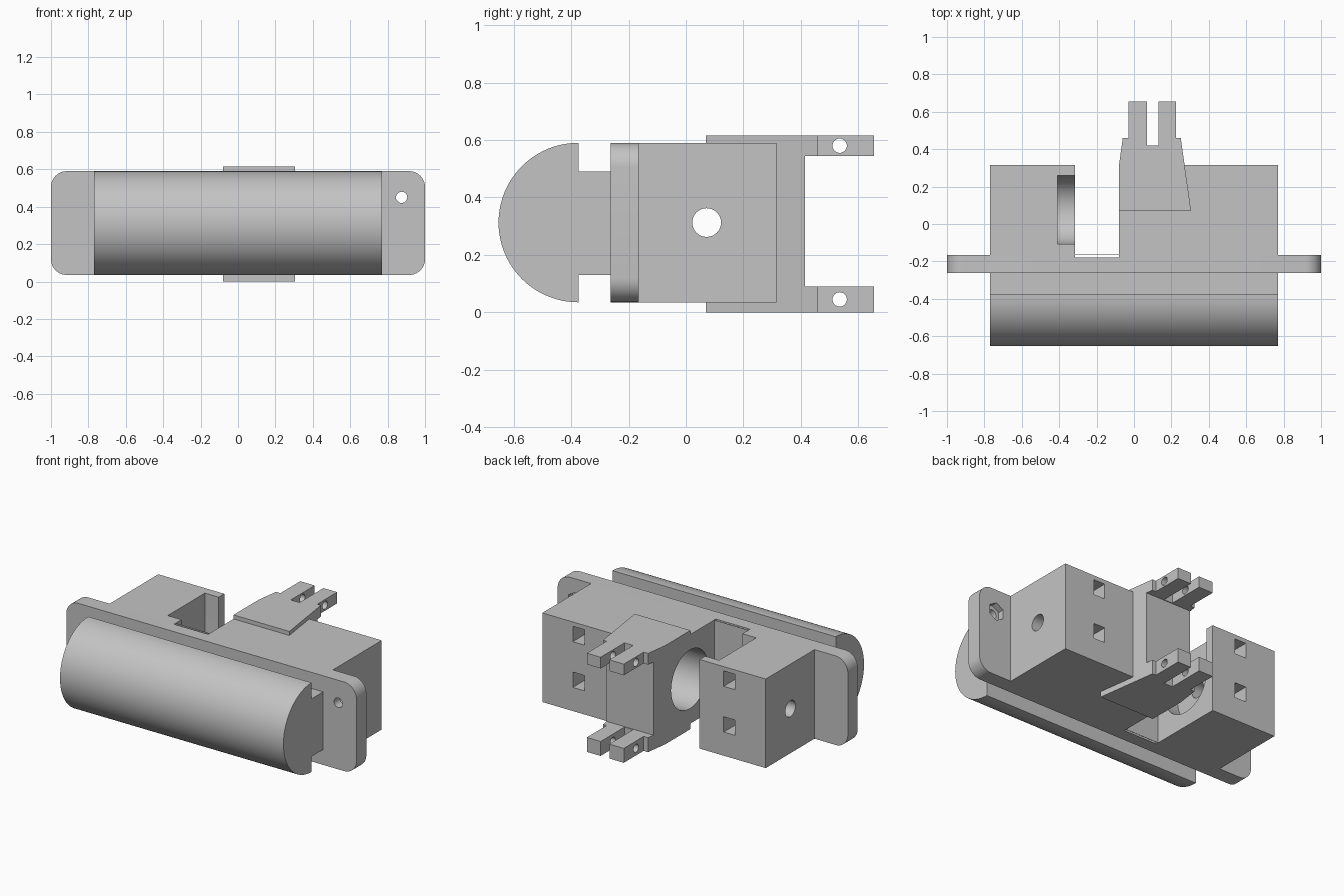
import bpy
import bmesh
from math import sin, cos, pi, radians

cube = bpy.data.objects.get("Cube")
if cube:
    bpy.data.objects.remove(cube, do_unlink=True)

grey = bpy.data.materials.new("light grey plastic")
grey.use_nodes = True
grey.diffuse_color = (0.55, 0.55, 0.55, 1)
grey.node_tree.nodes["Principled BSDF"].inputs["Base Color"].default_value = grey.diffuse_color


def prism(name, outline, axis, lo, hi):
    """Extrude a 2D outline along an axis between lo and hi."""
    place = {"x": lambda u, v, w: (w, u, v),
             "y": lambda u, v, w: (u, w, v),
             "z": lambda u, v, w: (u, v, w)}[axis]
    bm = bmesh.new()
    ends = [[bm.verts.new(place(u, v, w)) for u, v in outline] for w in (lo, hi)]
    bm.faces.new(ends[0])
    bm.faces.new(ends[1])
    n = len(outline)
    for i in range(n):
        j = (i + 1) % n
        bm.faces.new((ends[0][i], ends[0][j], ends[1][j], ends[1][i]))
    bmesh.ops.recalc_face_normals(bm, faces=bm.faces)
    mesh = bpy.data.meshes.new(name)
    bm.to_mesh(mesh)
    bm.free()
    mesh.materials.append(grey)
    obj = bpy.data.objects.new(name, mesh)
    bpy.context.collection.objects.link(obj)
    return obj


def arc(cu, cv, r, start, end, steps):
    angles = [radians(start + (end - start) * i / steps) for i in range(steps + 1)]
    return [(cu + r * cos(a), cv + r * sin(a)) for a in angles]


def circle(cu, cv, r, sides=48):
    return arc(cu, cv, r, 0, 360, sides)[:-1]


def rect(u0, u1, v0, v1):
    return [(u0, v0), (u1, v0), (u1, v1), (u0, v1)]


def combine(target, tool, operation="DIFFERENCE"):
    """Apply a boolean and throw the tool away."""
    mod = target.modifiers.new("cut", "BOOLEAN")
    mod.operation, mod.object, mod.solver = operation, tool, "EXACT"
    bpy.context.view_layer.update()
    bpy.context.view_layer.objects.active = target
    bpy.ops.object.modifier_apply(modifier=mod.name)
    bpy.data.objects.remove(tool, do_unlink=True)


def cut(target, outline, axis, lo, hi):
    tool = prism("cutter", outline, axis, lo, hi)
    tool.hide_render = True
    combine(target, tool)


W, BOTTOM, TOP = 0.77, 0.035, 0.59
MID = (BOTTOM + TOP) / 2
SLOT_L, SLOT_R, SLOT_Y = -0.315, -0.08, -0.18
AXLE_Y = 0.077

# Main housing with an open slot at the back
housing = prism("housing", [(-W, -0.165), (W, -0.165), (W, 0.315), (SLOT_R, 0.315),
                            (SLOT_R, -0.164), (SLOT_L, -0.164), (SLOT_L, 0.315), (-W, 0.315)],
                "z", BOTTOM, TOP)

# Forked hinge bracket running through the housing
bracket = prism("bracket", [(SLOT_R, 0.07), (0.305, 0.07), (0.25, 0.46), (0.225, 0.46),
                            (0.225, 0.655), (0.13, 0.655), (0.13, 0.42), (0.07, 0.42),
                            (0.07, 0.655), (-0.03, 0.655), (-0.03, 0.46), (-0.06, 0.46),
                            (SLOT_R, 0.315)], "z", 0, 0.615)
cut(bracket, rect(0.415, 0.7, 0.09, 0.545), "x", -0.3, 0.5)
for z in (0.045, 0.58):
    cut(bracket, circle(0.535, z, 0.025, 24), "x", -0.3, 0.5)
combine(housing, bracket, "UNION")

# Round recess, open-topped pocket and axle holes
cut(housing, circle(AXLE_Y, MID, 0.183), "x", -0.2, 0.32)
pocket = arc(AXLE_Y, MID, 0.183, 180, 360, 32) + [(AXLE_Y + 0.183, 0.7), (AXLE_Y - 0.183, 0.7)]
cut(housing, pocket, "x", -0.41, -0.25)
for lo, hi in ((-0.9, -0.35), (0.25, 0.9)):
    cut(housing, circle(AXLE_Y - 0.005, MID, 0.05, 32), "x", lo, hi)

# Square sockets in the back faces
for x in (-0.52, 0.52):
    for z in (0.23, 0.515):
        cut(housing, rect(x - 0.04, x + 0.04, z - 0.048, z + 0.048), "y", 0.1, 0.4)

# Rounded mounting flange with screw hole and nut recess
R = 0.085
corners = [(1 - R, TOP - R, 0), (R - 1, TOP - R, 90),
           (R - 1, BOTTOM + R, 180), (1 - R, BOTTOM + R, 270)]
outline = [p for u, v, a in corners for p in arc(u, v, R, a, a + 90, 12)]
flange = prism("flange", outline, "y", -0.262, -0.165)
cut(flange, rect(SLOT_L, SLOT_R, SLOT_Y, 0), "z", -0.1, 0.8)
cut(flange, circle(0.875, 0.45, 0.03, 24), "y", -0.4, 0)
cut(flange, arc(0.875, 0.45, 0.057, 30, 330, 5), "y", -0.205, 0)

# Neck and half-round front bar
neck = prism("neck", rect(-0.375, -0.262, 0.13, 0.49), "x", -W, W)
bar = prism("front_bar", arc(-0.375, MID, 0.2775, 90, 270, 48), "x", -W, W)

# Smooth curved walls, keep the edges crisp
for obj in (housing, flange, neck, bar):
    bpy.ops.object.select_all(action="DESELECT")
    obj.select_set(True)
    bpy.context.view_layer.objects.active = obj
    bpy.ops.object.shade_smooth_by_angle(angle=radians(30))
